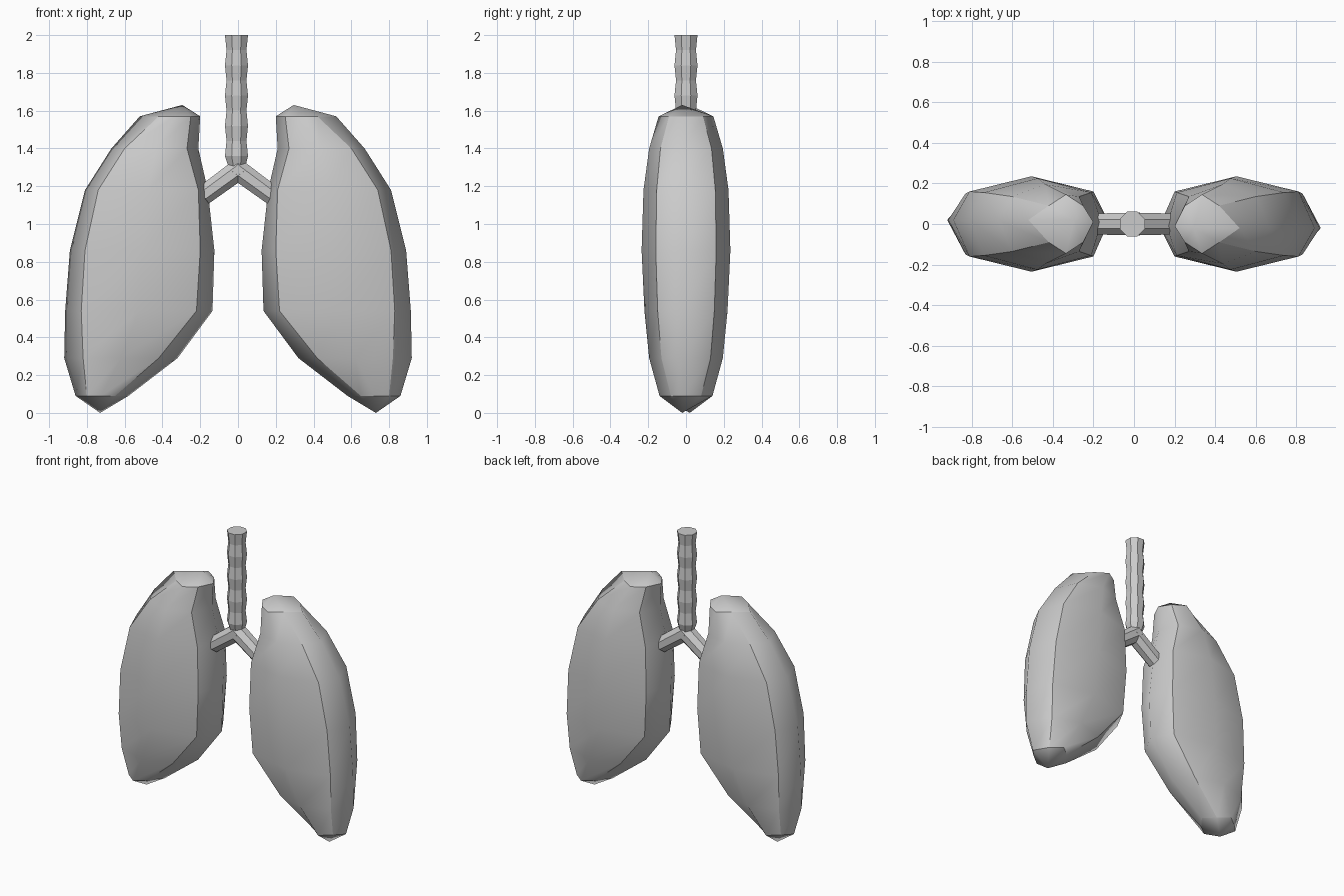
import bpy, bmesh, math
from mathutils import Vector

cube = bpy.data.objects.get("Cube")
if cube:
    bpy.data.objects.remove(cube)

grey = bpy.data.materials.new("light grey")
grey.use_nodes = True
grey.diffuse_color = (0.6, 0.6, 0.6, 1)
grey.node_tree.nodes["Principled BSDF"].inputs["Base Color"].default_value = (0.6, 0.6, 0.6, 1)


def finish(bm, name):
    bmesh.ops.recalc_face_normals(bm, faces=bm.faces)
    mesh = bpy.data.meshes.new(name)
    bm.to_mesh(mesh)
    bm.free()
    mesh.materials.append(grey)
    obj = bpy.data.objects.new(name, mesh)
    bpy.context.collection.objects.link(obj)
    return obj


def bridge(bm, rings):
    # Skin neighbouring rings of equal size with quads
    for a, b in zip(rings, rings[1:]):
        n = len(a)
        for i in range(n):
            j = (i + 1) % n
            bm.faces.new((a[i], a[j], b[j], b[i]))


# Lung sections: z, outer x, outer crease x, inner crease x, inner x, depth, crease depth
SECTIONS = [
    (0.09, 0.86, 0.80, 0.65, 0.58, 0.14, 0.08),
    (0.29, 0.92, 0.82, 0.42, 0.32, 0.195, 0.13),
    (0.54, 0.915, 0.83, 0.22, 0.135, 0.22, 0.15),
    (0.86, 0.89, 0.81, 0.20, 0.125, 0.235, 0.16),
    (1.18, 0.81, 0.74, 0.21, 0.16, 0.225, 0.155),
    (1.40, 0.67, 0.60, 0.27, 0.21, 0.195, 0.135),
    (1.57, 0.52, 0.42, 0.25, 0.20, 0.145, 0.09),
]
SKEW = -0.02


def lung(name, side):
    bm = bmesh.new()

    def vert(x, y, z):
        return bm.verts.new((side * x, side * y, z))

    rings = []
    for z, outer, oc, ic, inner, d, cd in SECTIONS:
        mid = (oc + ic) / 2
        outline = [(outer, SKEW), (oc, cd), (mid, d), (ic, cd),
                   (inner, SKEW / 2), (ic, -cd), (mid, -d), (oc, -cd)]
        rings.append([vert(x, y, z) for x, y in outline])
    bridge(bm, rings)

    # Pointed tip and crown
    for ring, tip in ((rings[0], vert(0.73, SKEW, 0)), (rings[-1], vert(0.295, SKEW, 1.63))):
        for i in range(8):
            bm.faces.new((ring[i], ring[(i + 1) % 8], tip))

    # Smooth shading, kept crisp along the four side creases and the end rings
    for f in bm.faces:
        f.smooth = True
    for a, b in zip(rings, rings[1:]):
        for i in (1, 3, 5, 7):
            bm.edges.get((a[i], b[i])).smooth = False
    for ring in (rings[0], rings[-1]):
        for i in range(8):
            bm.edges.get((ring[i], ring[(i + 1) % 8])).smooth = False
    finish(bm, name)


lung("left_lung", 1)
lung("right_lung", -1)


def tube(name, stations, axis, across):
    # Eight-sided tube through (centre, radius) stations
    bm = bmesh.new()
    other = axis.cross(across)
    rings = []
    for centre, radius in stations:
        ring = []
        for i in range(8):
            a = math.pi * (2 * i + 1) / 8
            ring.append(bm.verts.new(centre + radius * (across * math.cos(a) + other * math.sin(a))))
        rings.append(ring)
    bridge(bm, rings)
    bm.faces.new(rings[0])
    bm.faces.new(rings[-1])
    return finish(bm, name)


# Ribbed windpipe, alternating bulges and waists
X = -0.008
stations = [(Vector((X / 2, 0, 1.26)), 0.035)]
for k in range(9):
    stations.append((Vector((X, 0, 1.36 + k * 0.08)), 0.066 if k % 2 == 0 else 0.057))
tube("windpipe", stations, Vector((0, 0, 1)), Vector((1, 0, 0)))

# Two branches running down into the lungs
for name, side in (("left_branch", 1), ("right_branch", -1)):
    start, end = Vector((0, 0, 1.285)), Vector((side * 0.185, 0, 1.15))
    axis = (end - start).normalized()
    tube(name, [(start - axis * 0.02, 0.06), (end, 0.056)], axis, Vector((0, 1, 0)))
